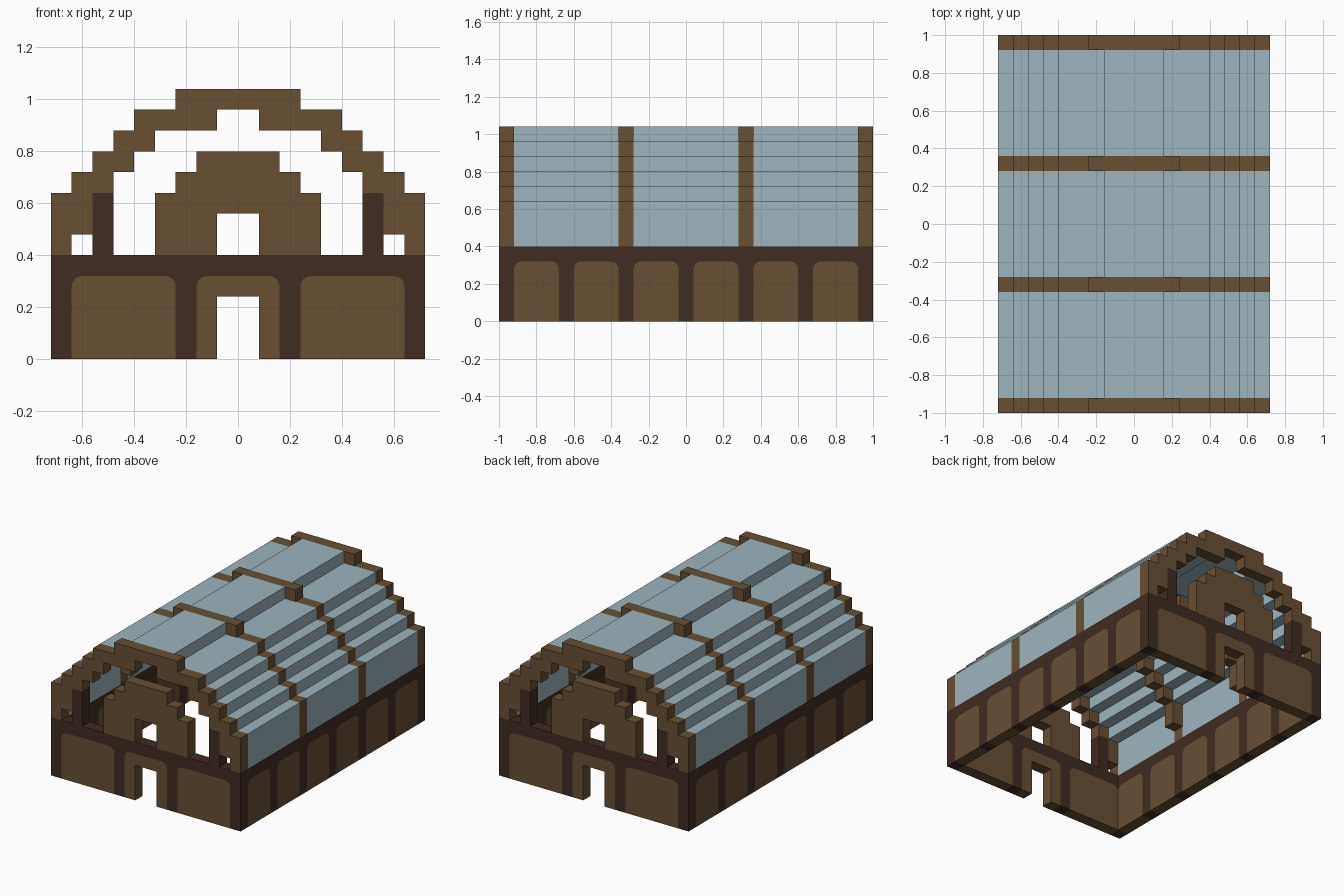
import bpy, bmesh, math

if "Cube" in bpy.data.objects:
    bpy.data.objects.remove(bpy.data.objects["Cube"], do_unlink=True)

U = 0.08                # block size
HX, HY = 9 * U, 1.0     # half width and half length
WALL, PANEL = 5 * U, 4 * U


def material(name, rgb):
    m = bpy.data.materials.new(name)
    m.use_nodes = True
    m.diffuse_color = (*rgb, 1)
    m.node_tree.nodes["Principled BSDF"].inputs["Base Color"].default_value = (*rgb, 1)
    return m


PLANK = material("plank_brown", (0.138, 0.078, 0.034))
LOG = material("log_dark_brown", (0.051, 0.025, 0.016))
GLASS = material("pale_blue_glass", (0.337, 0.462, 0.515))


def prisms(name, profiles, start, end, mat, along="y"):
    """Extrude flat (u, z) profiles from start to end along an axis, as one object."""
    bm = bmesh.new()
    for points in profiles:
        clean = [p for i, p in enumerate(points)
                 if math.dist(p, points[i - 1]) > 1e-5]

        def ring(w):
            return [bm.verts.new((u, w, z) if along == "y" else (w, u, z)) for u, z in clean]
        a, b = ring(start), ring(end)
        bm.faces.new(a)
        bm.faces.new(b[::-1])
        for i in range(len(a)):
            bm.faces.new((a[i - 1], b[i - 1], b[i], a[i]))
    bmesh.ops.recalc_face_normals(bm, faces=bm.faces)
    mesh = bpy.data.meshes.new(name)
    bm.to_mesh(mesh)
    bm.free()
    mesh.materials.append(mat)
    obj = bpy.data.objects.new(name, mesh)
    bpy.context.collection.objects.link(obj)
    return obj


def rect(u0, u1, z0, z1):
    return [(u0, z0), (u1, z0), (u1, z1), (u0, z1)]


def arch(u0, u1, r=0.04, steps=4):
    """Panel outline from bottom left to bottom right with rounded top corners."""
    turn = [math.pi / 2 * i / steps for i in range(steps + 1)]
    left = [(u0 + r - r * math.cos(t), PANEL - r + r * math.sin(t)) for t in turn]
    right = [(u0 + u1 - u, z) for u, z in reversed(left)]
    return [(u0, 0)] + left + right + [(u1, 0)]


def mirrored(half):
    """Close a half outline, listed upward, into a symmetric one."""
    return half + [(-x, z) for x, z in reversed(half)]


# Side walls: dark log frame with six plank panels
side_panels = [arch(y * U, (y + 3) * U) for y in (-11.5, -7.5, -3.5, 0.5, 4.5, 8.5)]
side_frame = [(-HY, WALL), (-HY, 0)] + sum(side_panels, []) + [(HY, 0), (HY, WALL)]
for side, s in (("right", -1), ("left", 1)):
    prisms(side + "_wall_frame", [side_frame], s * (HX - U), s * HX, LOG, "x")
    prisms(side + "_wall_panels", side_panels, s * (HX - U), s * HX, PLANK, "x")

# End wall outlines: two wide panels and a doorway panel
inner = HX - U
end_panels = [arch(-inner, -3 * U), arch(-2 * U, 2 * U), arch(3 * U, inner)]
end_frame = [(-inner, WALL)] + sum(end_panels, []) + [(inner, WALL)]
door = [(U, 0), (U, 3 * U), (-U, 3 * U), (-U, 0)]
end_panels[1] = end_panels[1] + door

# Stepped gable with a small window notch at its foot
gable = [(U, 5 * U), (4 * U, 5 * U), (4 * U, 8 * U), (3 * U, 8 * U), (3 * U, 9 * U),
         (2 * U, 9 * U), (2 * U, 10 * U)]
gable = mirrored([(U, 7 * U)] + gable)

for end, s in (("front", -1), ("back", 1)):
    y0, y1 = s * (HY - U), s * HY
    prisms(end + "_wall_frame", [end_frame], y0, y1, LOG)
    prisms(end + "_wall_panels", end_panels, y0, y1, PLANK)
    prisms(end + "_gable", [gable], y0, y1, PLANK)
    posts = [rect(a * U, (a + 1) * U, 5 * U, 8 * U) for a in (-7, 6)]
    prisms(end + "_posts", posts, y0, y1, LOG)

# Stepped ribs, in blocks: bottom, top, inner and outer half width of each course
courses = [(5, 6, 8, 9), (6, 8, 7, 9), (8, 9, 6, 8), (9, 10, 5, 7),
           (10, 11, 4, 6), (11, 12, 1, 5), (12, 13, 0, 3)]
outer_edge = [(o * U, z * U) for b, t, i, o in courses for z in (b, t)]
inner_edge = [(i * U, z * U) for b, t, i, o in courses[:-1] for z in (b, t)]
rib = mirrored(outer_edge) + [(-x, z) for x, z in inner_edge] + inner_edge[::-1]
rib_starts = [-HY, -4.5 * U, 3.5 * U, HY - U]
for n, y in enumerate(rib_starts):
    prisms(f"roof_rib_{n + 1}", [rib], y, y + U, PLANK)

# Glass roof: one block thick, stepped, between neighbouring ribs
glass = [rect(-2 * U, 2 * U, 12 * U, 13 * U)]
for b, t, i, o in [(5, 8, 8, 9), (8, 9, 7, 8), (9, 10, 6, 7), (10, 11, 5, 6), (11, 12, 2, 5)]:
    glass.append(rect(i * U, o * U, b * U, t * U))
    glass.append(rect(-o * U, -i * U, b * U, t * U))
for n, (y0, y1) in enumerate(zip(rib_starts, rib_starts[1:])):
    prisms(f"roof_glass_{n + 1}", glass, y0 + U, y1, GLASS)
